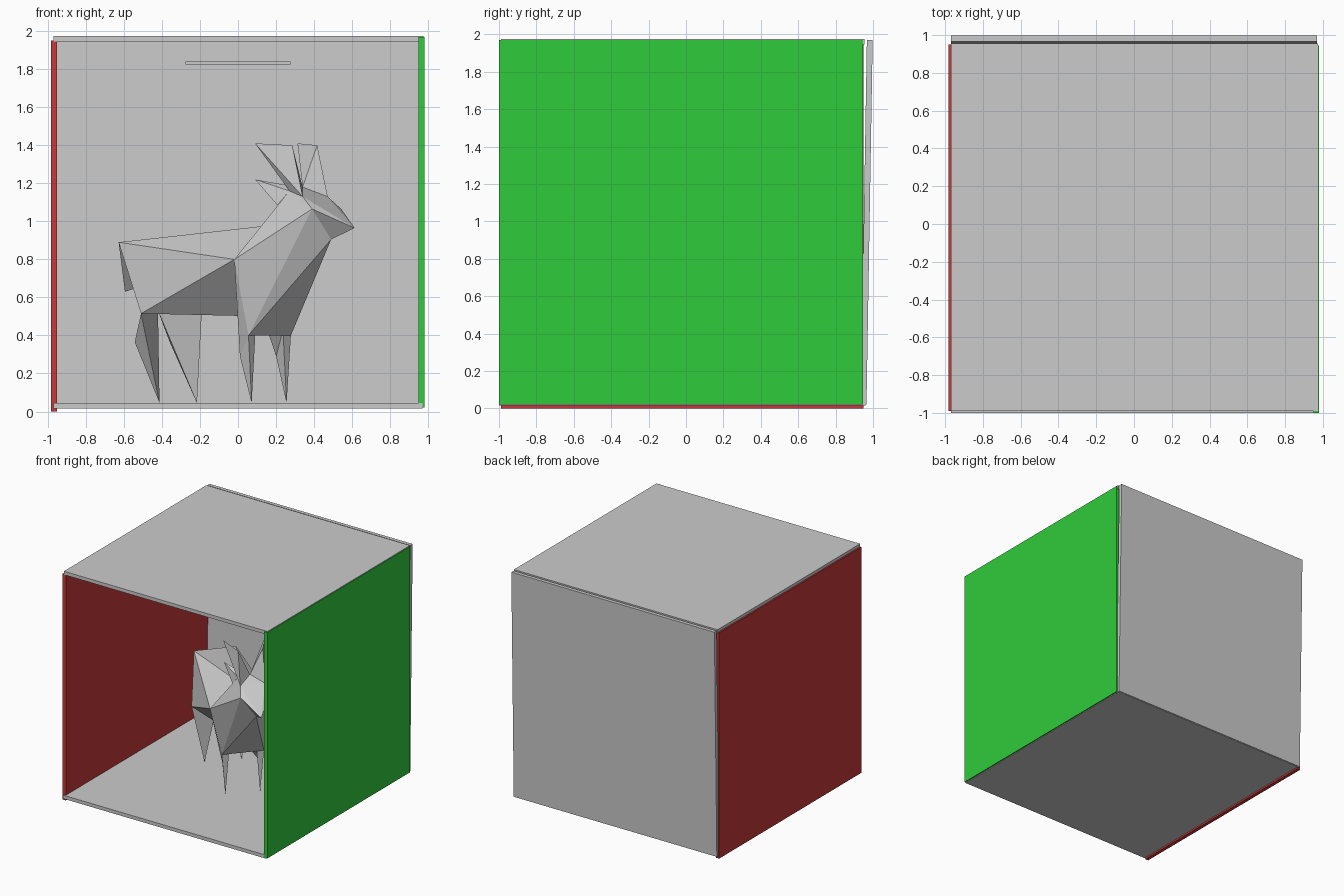
import bpy, bmesh
from mathutils import Vector

if "Cube" in bpy.data.objects:
    bpy.data.objects.remove(bpy.data.objects["Cube"])


def hull(name, pts, mat=None):
    """Flat-shaded convex solid spanning the given points."""
    bm = bmesh.new()
    for p in pts:
        bm.verts.new(p)
    res = bmesh.ops.convex_hull(bm, input=bm.verts[:])
    loose = [v for v in bm.verts if not v.link_faces]
    bmesh.ops.delete(bm, geom=loose, context='VERTS')
    bmesh.ops.recalc_face_normals(bm, faces=bm.faces[:])
    me = bpy.data.meshes.new(name)
    bm.to_mesh(me)
    bm.free()
    ob = bpy.data.objects.new(name, me)
    bpy.context.collection.objects.link(ob)
    if mat:
        me.materials.append(mat)
    return ob


def slab(name, x, y, z, mat=None, lean=0.0):
    """Box from ranges; lean shifts the bottom edge in y."""
    pts = [(a, b - (lean if c == z[0] else 0), c) for a in x for b in y for c in z]
    return hull(name, pts, mat)


def colour(name, rgb):
    m = bpy.data.materials.new(name)
    m.diffuse_color = (*rgb, 1)
    m.use_nodes = True
    m.node_tree.nodes["Principled BSDF"].inputs["Base Color"].default_value = m.diffuse_color
    return m


red = colour("red", (0.58, 0.04, 0.04))
green = colour("green", (0.03, 0.6, 0.045))

# Open-fronted room
slab("floor", (-0.97, 0.97), (-1, 0.96), (0.015, 0.045))
slab("ceiling", (-0.97, 0.975), (-0.99, 0.955), (1.945, 1.975))
slab("back_wall", (-0.97, 0.97), (0.967, 0.998), (0.02, 1.97), lean=0.033)
slab("left_wall", (-0.982, -0.952), (-0.99, 0.95), (0.0, 1.95), red)
slab("right_wall", (0.95, 0.98), (-1, 0.945), (0.02, 1.97), green)
slab("ceiling_light", (-0.275, 0.275), (-0.23, 0.23), (1.825, 1.84))

# Deer landmarks: (forward, half width, height)
P = dict(
    rump=(-0.666, 0.17, 0.89), withers=(0.216, 0, 0.977), shoulder=(0.218, 0.26, 0.80),
    hip=(-0.447, 0.243, 0.515), crotch=(-0.54, 0, 0.53), breast=(0.19, 0, 0.50),
    tail_tip=(-0.77, 0, 0.63), tail_root=(-0.55, 0, 0.685),
    hock=(-0.58, 0.14, 0.365), hind_foot=(-0.399, 0.15, 0.045),
    leg_top=(0.238, 0.17, 0.40), leg_inner=(0.235, 0.11, 0.43),
    knee=(0.157, 0.145, 0.29), fore_foot=(0.234, 0.14, 0.045),
    cheek=(0.635, 0.117, 1.065), crown=(0.457, 0.094, 1.16), brow=(0.555, 0.10, 1.13),
    poll=(0.467, 0, 1.18), nose=(0.83, 0, 0.965), chin=(0.666, 0, 0.905),
    antler_back=(0.284, 0.17, 1.41), antler_front=(0.482, 0.10, 1.40),
    ear_tip=(0.278, 0.163, 1.22), ear_low=(0.40, 0.125, 1.085), ear_top=(0.42, 0.07, 1.19),
)
FWD, SIDE = Vector((0.755, -0.656, 0)), Vector((0.656, 0.755, 0))


def place(key, sign):
    s, t, z = P[key]
    return FWD * s + SIDE * (sign * t - 0.02) + Vector((0, 0, z))


def central(name, keys):
    """Solid symmetric about the deer's middle plane."""
    pts = [place(k, sg) for k in keys.split() for sg in (-1, 1) if sg < 0 or P[k][1] > 0]
    hull(name, pts)


def paired(name, keys):
    """One solid on each side of the deer."""
    for side, sg in (("left", -1), ("right", 1)):
        hull(f"{side}_{name}", [place(k, sg) for k in keys.split()])


# Body, neck, head and tail
central("torso", "rump withers shoulder hip crotch breast")
central("neck", "withers shoulder breast leg_top leg_inner cheek crown poll chin")
central("head", "cheek crown brow poll nose chin")
central("tail", "rump tail_tip tail_root")

# Legs, ears and antlers
paired("hind_leg", "hip crotch hock hind_foot")
paired("front_upper_leg", "shoulder leg_top leg_inner breast knee")
paired("front_lower_leg", "leg_top leg_inner knee fore_foot")
paired("ear", "ear_tip crown ear_low ear_top")
paired("antler", "crown brow poll antler_back antler_front")
